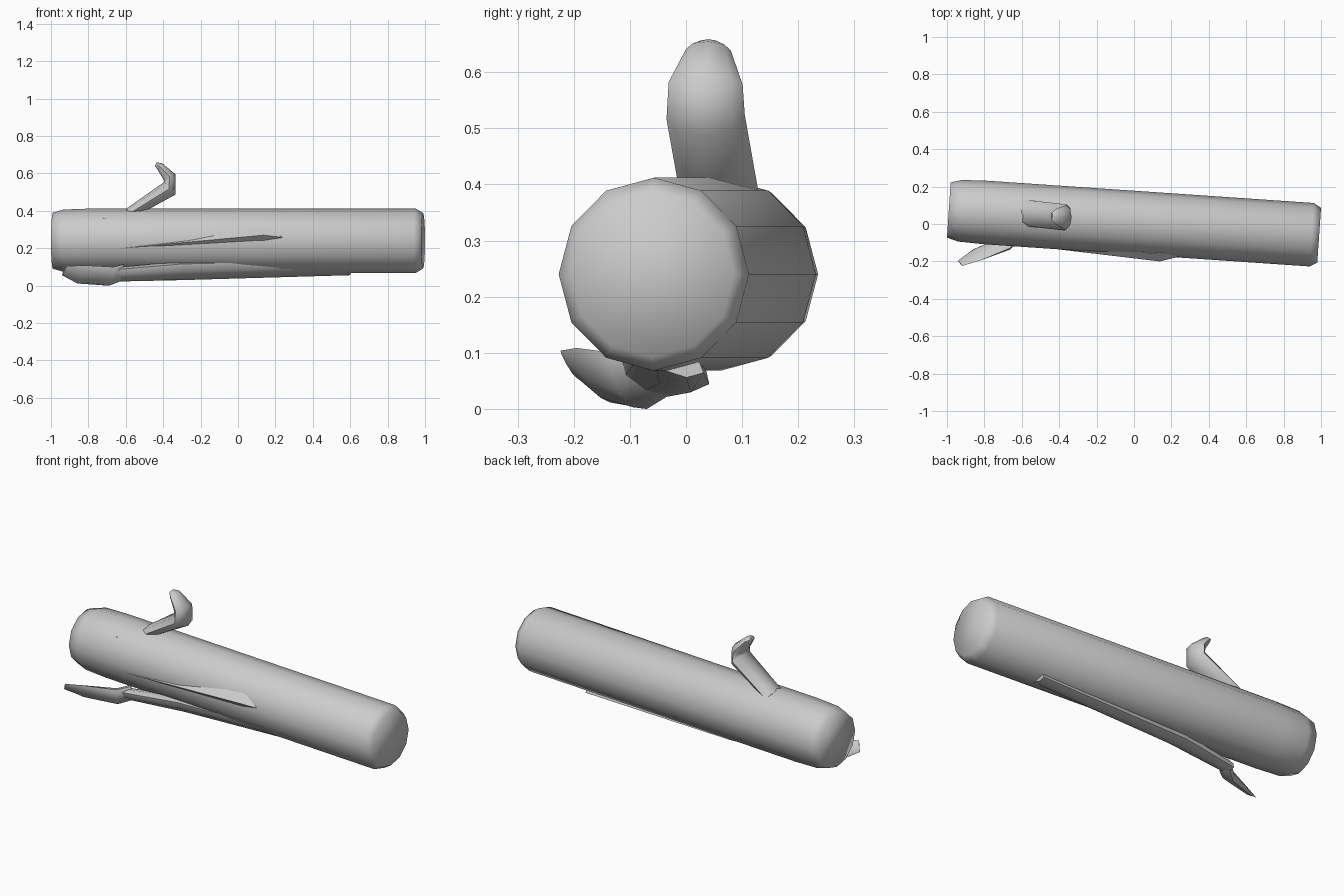
import bpy
import bmesh
import math
from mathutils import Vector

cube = bpy.data.objects.get("Cube")
if cube:
    bpy.data.objects.remove(cube)

bark = bpy.data.materials.new("bark grey")
bark.use_nodes = True
grey = (0.6, 0.6, 0.6, 1)
bark.diffuse_color = grey
bark.node_tree.nodes["Principled BSDF"].inputs["Base Color"].default_value = grey


def limb(name, path, across, sides=8, sharp_angle=60):
    """Skin elliptical rings along a path of (centre, half width, half depth).

    The width lies along the across direction; the depth is square to it and to the path.
    """
    centres = [Vector(centre) for centre, width, depth in path]
    across = Vector(across).normalized()
    bm = bmesh.new()
    rings = []
    for index, (centre, width, depth) in enumerate(path):
        before = centres[max(index - 1, 0)]
        after = centres[min(index + 1, len(centres) - 1)]
        tangent = (after - before).normalized()
        wide = (across - tangent * across.dot(tangent)).normalized()
        deep = tangent.cross(wide)
        ring = []
        for side in range(sides):
            turn = math.tau * side / sides
            offset = wide * width * math.cos(turn) + deep * depth * math.sin(turn)
            ring.append(bm.verts.new(centres[index] + offset))
        rings.append(ring)

    # Walls between neighbouring rings, then both end caps
    for lower, upper in zip(rings, rings[1:]):
        for side in range(sides):
            following = (side + 1) % sides
            bm.faces.new((lower[side], lower[following], upper[following], upper[side]))
    bm.faces.new(rings[0])
    bm.faces.new(rings[-1])
    bmesh.ops.recalc_face_normals(bm, faces=bm.faces)

    mesh = bpy.data.meshes.new(name)
    bm.to_mesh(mesh)
    bm.free()
    mesh.materials.append(bark)
    limb_object = bpy.data.objects.new(name, mesh)
    bpy.context.collection.objects.link(limb_object)
    bpy.ops.object.select_all(action='DESELECT')
    limb_object.select_set(True)
    bpy.context.view_layer.objects.active = limb_object
    bpy.ops.object.shade_smooth_by_angle(angle=math.radians(sharp_angle))


# Trunk: straight axis with softly rounded ends
near_branches = Vector((-0.99, 0.075, 0.24))
far_end = Vector((0.99, -0.06, 0.24))
trunk_path = []
for along, rounding in ((0, 0.87), (0.03, 0.97), (0.1, 1), (0.98, 1), (1, 0.86)):
    centre = near_branches.lerp(far_end, along)
    trunk_path.append((centre, 0.17 * rounding, 0.172 * rounding))
limb("trunk", trunk_path, across=(0, 1, 0), sides=12, sharp_angle=80)

# Upper branch: rises along the trunk, then hooks back at the knee
limb("upper_branch", [
    ((-0.59, 0.06, 0.38), 0.07, 0.03),
    ((-0.365, 0.035, 0.52), 0.07, 0.045),
    ((-0.365, 0.035, 0.58), 0.066, 0.035),
    ((-0.42, 0.04, 0.64), 0.04, 0.02),
    ((-0.44, 0.04, 0.65), 0.02, 0.01),
], across=(0, 1, 0))

# Lower branch: flat blade leaving the underside of the front
limb("lower_branch", [
    ((-0.62, -0.05, 0.07), 0.05, 0.03),
    ((-0.68, -0.1, 0.05), 0.06, 0.03),
    ((-0.84, -0.165, 0.06), 0.06, 0.015),
    ((-0.93, -0.21, 0.08), 0.03, 0.003),
], across=(0, -0.6, 0.8))

# Root of the lower branch: long swelling that fades along the underside
limb("branch_root", [
    ((-0.64, -0.06, 0.06), 0.06, 0.03),
    ((-0.3, -0.03, 0.08), 0.08, 0.04),
    ((0.6, -0.04, 0.1), 0.08, 0.03),
], across=(0, 1, -0.5))

# Raised bark ridge: thin tapering wedge on the front of the trunk
limb("bark_ridge", [
    ((-0.62, -0.09, 0.2), 0.02, 0.02),
    ((0.14, -0.16, 0.27), 0.04, 0.04),
    ((0.3, -0.14, 0.25), 0.02, 0.02),
], across=(0, 1, 0), sides=4, sharp_angle=30)

# Small knot almost flush with the bark
knot_foot = Vector((-0.71, -0.03, 0.35))
knot_tip = knot_foot + Vector((0, -0.015, 0.02))
limb("knot", [(knot_foot, 0.02, 0.02), (knot_tip, 0.02, 0.02)], across=(1, 0, 0), sharp_angle=30)
